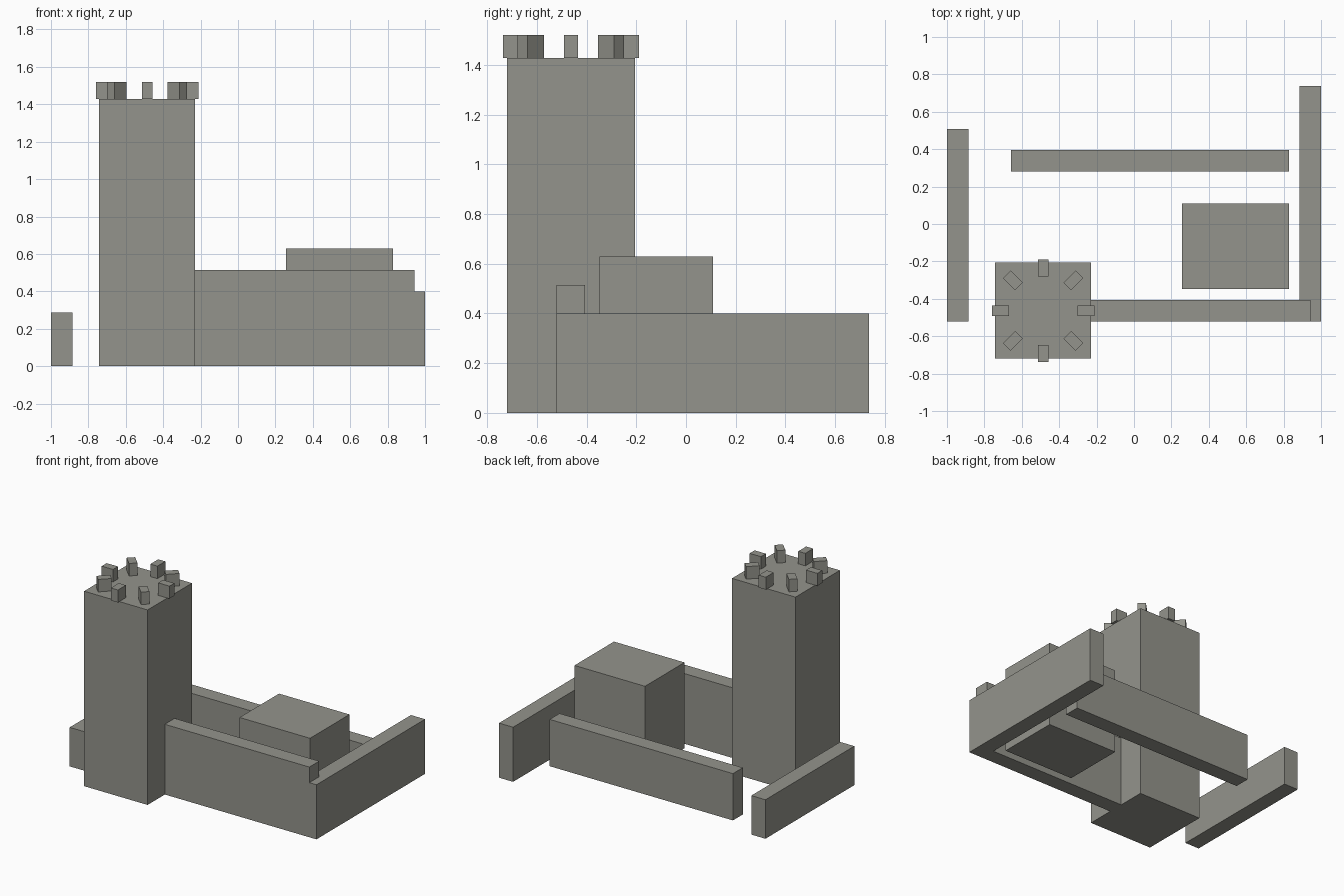
import bpy
import bmesh
import math
from mathutils import Matrix, Vector

if "Cube" in bpy.data.objects:
    bpy.data.objects.remove(bpy.data.objects["Cube"], do_unlink=True)

U = 2 / 35                      # building module
TOWER_X, FRONT_Y = -0.486, -0.463
TOWER_H = 25 * U

# Single stone colour
stone = bpy.data.materials.new("grey_stone")
stone.use_nodes = True
colour = (0.296, 0.296, 0.262, 1)
stone.diffuse_color = colour
bsdf = next(n for n in stone.node_tree.nodes if n.type == 'BSDF_PRINCIPLED')
bsdf.inputs["Base Color"].default_value = colour
bsdf.inputs["Roughness"].default_value = 0.9


def block(name, start, size, base=0.0, angle=0.0):
    """Box from its low x/y corner, turned about its own centre."""
    sx, sy, sz = size
    centre = Vector((start[0] + sx / 2, start[1] + sy / 2, base + sz / 2))
    bm = bmesh.new()
    bmesh.ops.create_cube(bm, size=1, matrix=Matrix.Diagonal((sx, sy, sz, 1)))
    mesh = bpy.data.meshes.new(name)
    bm.to_mesh(mesh)
    bm.free()
    mesh.materials.append(stone)
    obj = bpy.data.objects.new(name, mesh)
    obj.location = centre
    obj.rotation_euler.z = angle
    bpy.context.collection.objects.link(obj)
    return obj


# Curtain walls, two modules thick, of different heights
wall_y = FRONT_Y - U
block("front_wall", (TOWER_X, wall_y), (25 * U, 2 * U, 9 * U))
block("left_wall", (1 - 2 * U, wall_y), (2 * U, 22 * U, 7 * U))
block("right_wall", (-1, wall_y), (2 * U, 18 * U, 5 * U))
block("back_wall", (-0.658, 0.282), (26 * U, 2 * U, 6 * U))

# Inner keep
block("keep", (0.256, -0.348), (10 * U, 8 * U, 11 * U))

# Square tower
half = 4.5 * U
block("tower", (TOWER_X - half, FRONT_Y - half), (2 * half, 2 * half, TOWER_H))

# Ring of merlons pointing outwards on the tower roof
length, width, height = 1.6 * U, U, 1.6 * U
for i in range(8):
    a = i * math.pi / 4
    x = TOWER_X + 4 * U * math.cos(a)
    y = FRONT_Y + 4 * U * math.sin(a)
    block(f"merlon_{i + 1}", (x - length / 2, y - width / 2),
          (length, width, height), TOWER_H, a)
